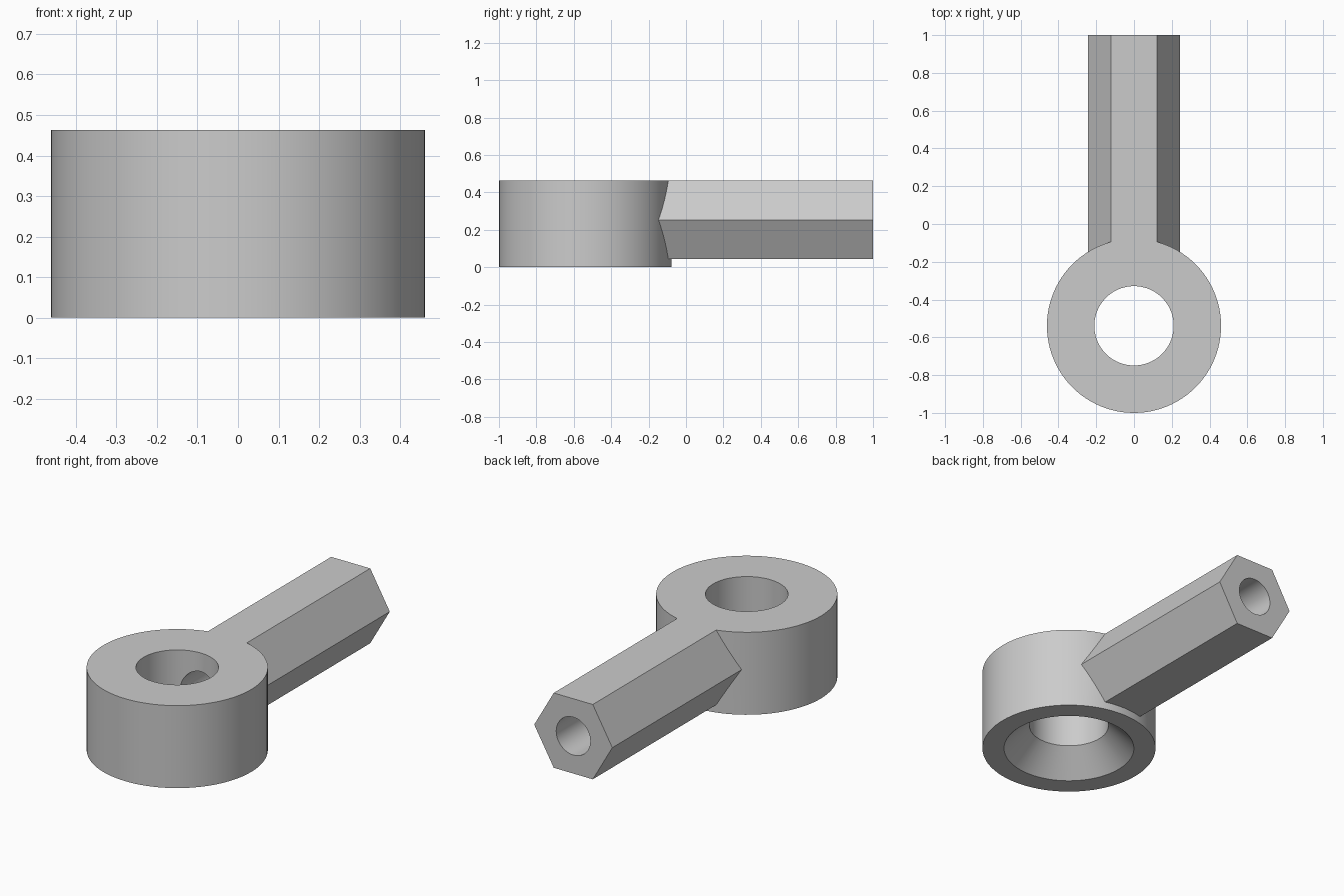
import bpy
import math
from mathutils import Matrix, Vector

cube = bpy.data.objects.get("Cube")
if cube:
    bpy.data.objects.remove(cube, do_unlink=True)

HEIGHT = 0.463
RING_Y, RING_R, HOLE_R, SINK_R, SINK_H = -0.539, 0.461, 0.21, 0.346, 0.137
APOTHEM = 0.21
BORE_R = 0.106
AXIS_Z = HEIGHT - APOTHEM
SIDES = 96

grey = bpy.data.materials.new("light grey")
grey.use_nodes = True
colour = (0.6, 0.6, 0.6, 1)
grey.diffuse_color = colour
grey.node_tree.nodes["Principled BSDF"].inputs["Base Color"].default_value = colour


def loft(name, sections, sides, place):
    """Solid through circular sections given as (radius, distance along axis)."""
    verts = []
    for radius, along in sections:
        for i in range(sides):
            a = math.tau * i / sides
            verts.append(place(radius * math.cos(a), radius * math.sin(a), along))
    faces = [list(range(sides))[::-1],
             [(len(sections) - 1) * sides + i for i in range(sides)]]
    for s in range(len(sections) - 1):
        for i in range(sides):
            j = (i + 1) % sides
            faces.append([s * sides + i, s * sides + j,
                          (s + 1) * sides + j, (s + 1) * sides + i])
    mesh = bpy.data.meshes.new(name)
    mesh.from_pydata(verts, [], faces)
    mesh.materials.append(grey)
    obj = bpy.data.objects.new(name, mesh)
    bpy.context.scene.collection.objects.link(obj)
    return obj


def upright(u, v, w):
    return (u, RING_Y + v, w)


def lengthwise(u, v, w):
    return (-u, w, AXIS_Z + v)


def combine(target, tool, operation):
    mod = target.modifiers.new(operation, "BOOLEAN")
    mod.operation = operation
    mod.solver = "EXACT"
    mod.object = tool
    bpy.context.view_layer.objects.active = target
    bpy.ops.object.modifier_apply(modifier=mod.name)
    bpy.data.objects.remove(tool, do_unlink=True)


# Round eye and hexagonal shank, joined flush at the top
body = loft("rod_end", [(RING_R, 0), (RING_R, HEIGHT)], SIDES, upright)
shank = loft("shank", [(APOTHEM / math.cos(math.pi / 6), RING_Y + 0.1),
                       (APOTHEM / math.cos(math.pi / 6), 1)], 6, lengthwise)
combine(body, shank, "UNION")

# Eye hole with a conical countersink underneath
slope = (SINK_R - HOLE_R) / SINK_H
hole = loft("eye_hole", [(SINK_R + slope * 0.1, -0.1), (HOLE_R, SINK_H),
                         (HOLE_R, HEIGHT + 0.1)], SIDES, upright)
combine(body, hole, "DIFFERENCE")

# Bore running along the shank into the eye hole
bore = loft("shank_bore", [(BORE_R, RING_Y), (BORE_R, 1.1)], 48, lengthwise)
combine(body, bore, "DIFFERENCE")

# Smooth curved walls, sharp edges
bpy.ops.object.select_all(action="DESELECT")
body.select_set(True)
bpy.context.view_layer.objects.active = body
bpy.ops.object.shade_smooth_by_angle(angle=math.radians(25))
